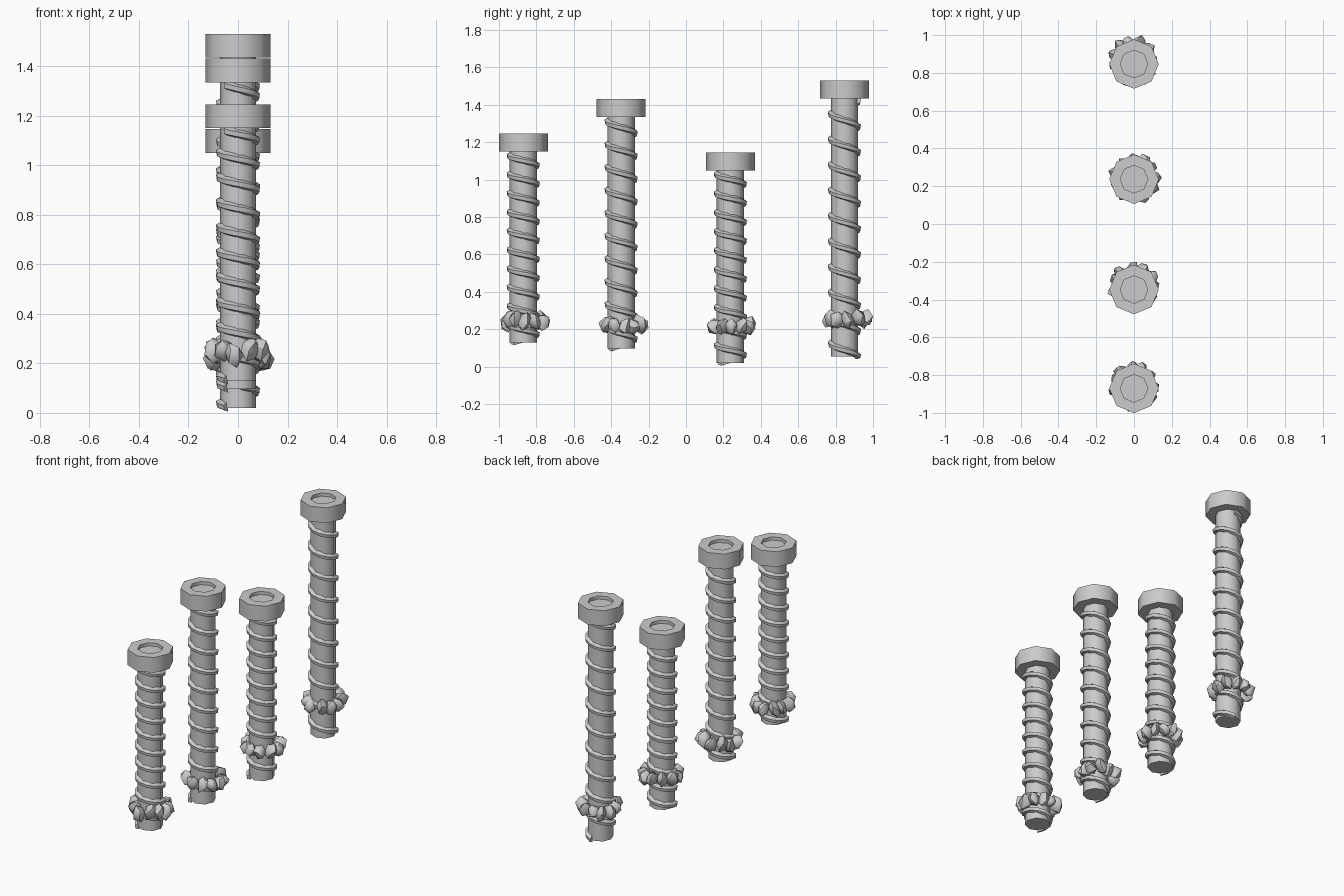
import bpy, bmesh, random
from math import sin, cos, pi, radians
from mathutils import Matrix, Vector

if "Cube" in bpy.data.objects:
    bpy.data.objects.remove(bpy.data.objects["Cube"])

random.seed(4)
# y position, shaft bottom, head underside, bead height, bead offset, thread end angle
BOLTS = [(-0.87, 0.13, 1.15, 0.245, (0.0, 0.013), -130),
         (-0.347, 0.097, 1.335, 0.225, (0.0, 0.016), -130),
         (0.237, 0.02, 1.05, 0.22, (0.007, 0.006), -130),
         (0.847, 0.055, 1.435, 0.26, (-0.007, 0.016), 80)]
SIDES, TURNS = 8, 10
SHAFT_R, HEAD_R, HEAD_H = 0.073, 0.131, 0.096


def finish(name, bm, loc, angle=40):
    bmesh.ops.recalc_face_normals(bm, faces=bm.faces)
    me = bpy.data.meshes.new(name)
    bm.to_mesh(me)
    bm.free()
    ob = bpy.data.objects.new(name, me)
    ob.location = loc
    bpy.context.collection.objects.link(ob)
    bpy.ops.object.select_all(action='DESELECT')
    ob.select_set(True)
    bpy.context.view_layer.objects.active = ob
    bpy.ops.object.shade_smooth_by_angle(angle=radians(angle))
    return ob


def lathe(name, profile, loc):
    """Closed octagonal solid from (radius, height) rings."""
    bm = bmesh.new()
    rings = [[bm.verts.new((r * cos(2 * pi * i / SIDES), r * sin(2 * pi * i / SIDES), z))
              for i in range(SIDES)] for r, z in profile]
    for a, b in zip(rings, rings[1:]):
        for i in range(SIDES):
            j = (i + 1) % SIDES
            bm.faces.new((a[i], a[j], b[j], b[i]))
    bm.faces.new(rings[0])
    bm.faces.new(rings[-1])
    return finish(name, bm, loc, 50)


def thread(name, z0, z1, end, loc):
    """Left-handed helical ridge around the shaft."""
    profile = [(0.064, -0.02), (0.087, -0.013), (0.09, 0.006), (0.064, 0.02)]
    bm = bmesh.new()
    rings, n = [], TURNS * 12
    for k in range(n + 1):
        a = radians(end) - 2 * pi * k / 12
        z = z0 + (z1 - z0) * k / n
        rings.append([bm.verts.new((r * cos(a), r * sin(a), z + dz)) for r, dz in profile])
    for a, b in zip(rings, rings[1:]):
        for i in range(4):
            j = (i + 1) % 4
            bm.faces.new((a[i], a[j], b[j], b[i]))
    bm.faces.new(rings[0])
    bm.faces.new(rings[-1])
    finish(name, bm, loc)


def bead(name, loc):
    """Irregular ring of faceted pebbles."""
    bm = bmesh.new()
    n = 11
    for i in range(n):
        a = 2 * pi * (i + random.uniform(-0.2, 0.2)) / n
        r = random.uniform(0.092, 0.102)
        m = (Matrix.Rotation(a, 4, 'Z')
             @ Matrix.Translation((r, 0, random.uniform(-0.012, 0.012)))
             @ Matrix.Rotation(random.uniform(-0.5, 0.5), 4, 'X')
             @ Matrix.Rotation(random.uniform(-0.4, 0.4), 4, 'Y')
             @ Matrix.Diagonal((0.042, random.uniform(0.031, 0.039),
                                random.uniform(0.042, 0.054), 1)))
        vs = bmesh.ops.create_icosphere(bm, subdivisions=1, radius=1, matrix=m)['verts']
        for v in vs:
            v.co += Vector([random.uniform(-0.005, 0.005) for _ in range(3)])
    finish(name, bm, loc, 45)


for i, (y, z0, z1, zb, off, end) in enumerate(BOLTS, 1):
    base = (0, y, 0)
    lathe(f"shaft_{i}", [(SHAFT_R, z0), (SHAFT_R, z1 + 0.01)], base)
    # head with a shallow recess in the top
    top = z1 + HEAD_H
    lathe(f"head_{i}", [(HEAD_R, z1), (HEAD_R, top), (SHAFT_R, top),
                        (SHAFT_R, top - 0.02)], base)
    thread(f"thread_{i}", z0 + 0.005, z1 - 0.01, end, base)
    bead(f"bead_ring_{i}", (off[0], y + off[1], zb))
